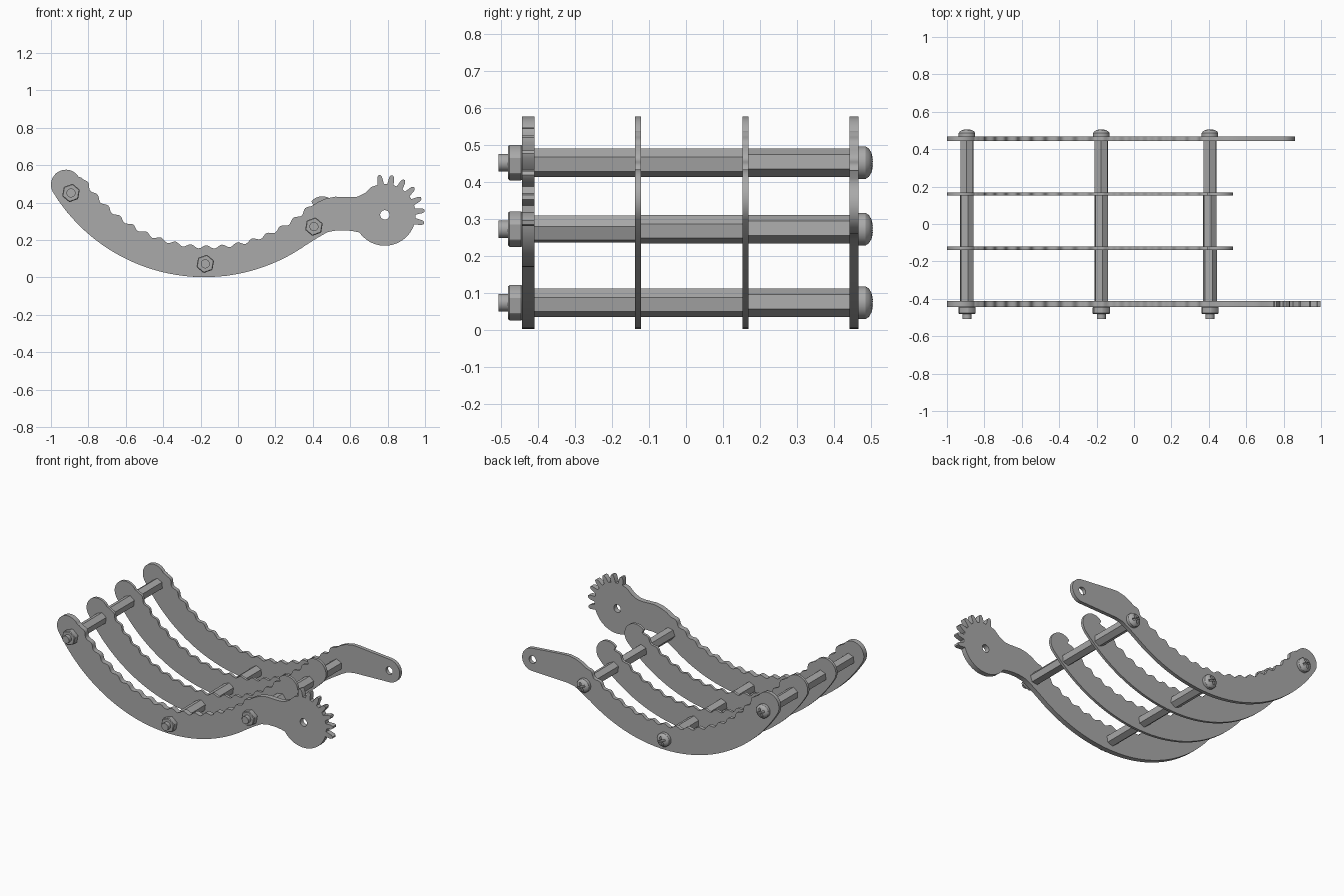
import bpy, bmesh
from math import sin, cos, pi, radians
from mathutils import Vector, Matrix

cube = bpy.data.objects.get("Cube")
if cube:
    bpy.data.objects.remove(cube, do_unlink=True)

steel = bpy.data.materials.new("grey_metal")
steel.use_nodes = True
GREY = (0.4, 0.4, 0.4, 1)
steel.diffuse_color = GREY
steel.node_tree.nodes["Principled BSDF"].inputs["Base Color"].default_value = GREY


def activate(obj):
    bpy.ops.object.select_all(action='DESELECT')
    obj.select_set(True)
    bpy.context.view_layer.objects.active = obj


def finish(obj, name, angle=30):
    obj.name = name
    obj.data.materials.clear()
    obj.data.materials.append(steel)
    activate(obj)
    bpy.ops.object.shade_smooth_by_angle(angle=radians(angle))
    return obj


def arc(cx, cz, r, start, end, steps):
    """Points on an arc, angles in degrees."""
    angles = [radians(start + (end - start) * i / steps) for i in range(steps + 1)]
    return [(cx + r * cos(a), cz + r * sin(a)) for a in angles]


def plate(name, y, thick, outline, hole=None):
    """Flat plate cut from a closed outline in the xz plane."""
    curve = bpy.data.curves.new(name, 'CURVE')
    curve.dimensions = '2D'
    curve.fill_mode = 'BOTH'
    curve.extrude = thick / 2
    for pts in [outline] + ([hole] if hole else []):
        spline = curve.splines.new('POLY')
        spline.points.add(len(pts) - 1)
        for point, (px, pz) in zip(spline.points, pts):
            point.co = (px, pz, 0, 1)
        spline.use_cyclic_u = True
    obj = bpy.data.objects.new(name, curve)
    bpy.context.collection.objects.link(obj)
    obj.location.y = y
    obj.rotation_euler.x = pi / 2
    activate(obj)
    bpy.ops.object.convert(target='MESH')
    return finish(bpy.context.object, name)


def prism(name, sides, r, x, z, y0, y1, spin=0, bevel=0):
    """Straight bar running front to back."""
    bpy.ops.mesh.primitive_cylinder_add(
        vertices=sides, radius=r, depth=y1 - y0, location=(x, (y0 + y1) / 2, z),
        rotation=(pi / 2, radians(spin), 0))
    obj = bpy.context.object
    if bevel:
        mod = obj.modifiers.new("edge", 'BEVEL')
        mod.width = bevel
        mod.segments = 1
        bpy.ops.object.modifier_apply(modifier=mod.name)
    return finish(obj, name)


# Shared outline pieces
CX, CZ = -0.18, 0.95
MID, HALF = 0.868, 0.08
LEFT, RIGHT = 211.5, 316.6
PIVOT = (0.785, 0.335)


def cap_centre(angle):
    return CX + MID * cos(radians(angle)), CZ + MID * sin(radians(angle))


def scallops(teeth=17, per_tooth=8):
    """Wavy upper edge, right to left."""
    pts = []
    n = teeth * per_tooth
    for i in range(n + 1):
        a = radians(315 + (LEFT - 315) * i / n)
        r = 0.787 + 0.009 * cos(2 * pi * i / per_tooth)
        pts.append((-0.16 + r * cos(a), CZ + r * sin(a)))
    return pts


upper = scallops() + arc(*cap_centre(LEFT), HALF, LEFT - 180, LEFT - 3, 16)


def lower(end):
    return arc(CX, CZ, MID + HALF, LEFT, end, 40)


# Middle plates with a round end
rib = lower(RIGHT) + arc(*cap_centre(RIGHT), HALF, RIGHT - 357, RIGHT - 180, 16) + upper
plate("middle_plate_front", -0.13, 0.017, rib)
plate("middle_plate_back", 0.161, 0.017, rib)

# Back plate with a straight lever arm
pivot_hole = arc(*PIVOT, 0.025, 0, 345, 23)
crest = [(0.56, 0.43), (0.52, 0.432), (0.47, 0.422), (0.43, 0.405)]
neck = [(0.43, 0.215), (0.48, 0.243), (0.53, 0.252)]
lever = lower(305) + neck + arc(*PIVOT, 0.075, -92, 82, 18) + crest + upper
plate("back_plate", 0.455, 0.024, lever, pivot_hole)

# Front plate with a partial gear
gear = arc(*PIVOT, 0.165, 215, 340, 24)
for k in range(7):
    centre = -12 + 18.3 * k
    for off, r in ((-6, 0.165), (-3.6, 0.203), (-1.5, 0.214),
                   (1.5, 0.214), (3.6, 0.203), (6, 0.165)):
        a = radians(centre + off)
        gear.append((PIVOT[0] + r * cos(a), PIVOT[1] + r * sin(a)))
shoulder = [(0.715, 0.485), (0.68, 0.452), (0.64, 0.432), (0.6, 0.429)]
front = lower(305) + neck + [(0.58, 0.252), (0.62, 0.247)] + gear + shoulder + crest + upper
plate("front_plate", -0.427, 0.033, front, pivot_hole)


# Domed screw head with a cross recess
def screw_head(name, x, z, spin):
    profile = [(0, 0.465), (0.044, 0.465), (0.044, 0.486), (0.038, 0.495),
               (0.026, 0.502), (0.013, 0.505), (0, 0.506)]
    bm = bmesh.new()
    verts = [bm.verts.new((r, y, 0)) for r, y in profile]
    edges = [bm.edges.new(pair) for pair in zip(verts, verts[1:])]
    bmesh.ops.spin(bm, geom=verts + edges, cent=(0, 0, 0), axis=(0, 1, 0),
                   angle=2 * pi, steps=32)
    bmesh.ops.remove_doubles(bm, verts=bm.verts, dist=1e-4)
    bmesh.ops.recalc_face_normals(bm, faces=bm.faces)
    mesh = bpy.data.meshes.new(name)
    bm.to_mesh(mesh)
    bm.free()
    head = bpy.data.objects.new(name, mesh)
    bpy.context.collection.objects.link(head)
    head.location = (x, 0, z)
    for turn in (0, 90):
        bpy.ops.mesh.primitive_cube_add(size=1, location=(x, 0.503, z),
                                        rotation=(0, radians(spin + turn), 0))
        cutter = bpy.context.object
        cutter.hide_render = True
        cutter.scale = (0.054, 0.03, 0.012)
        bpy.context.view_layer.update()
        activate(head)
        mod = head.modifiers.new("slot", 'BOOLEAN')
        mod.operation = 'DIFFERENCE'
        mod.solver = 'EXACT'
        mod.object = cutter
        bpy.ops.object.modifier_apply(modifier=mod.name)
        bpy.data.objects.remove(cutter, do_unlink=True)
    finish(head, name)


# Three bolts: hexagonal spacers, nut, threaded end and head
spans = [(-0.412, -0.136), (-0.124, 0.155), (0.167, 0.445)]
bolts = {"left_end": (-0.893, 0.452, (8, 8, -4)),
         "bottom": (-0.175, 0.073, (8, 8, -4)),
         "right_end": (0.406, 0.272, (20, 8, -4))}
for label, (x, z, spins) in bolts.items():
    for i, ((y0, y1), spin) in enumerate(zip(spans, spins)):
        prism(f"{label}_spacer_{i + 1}", 6, 0.039, x, z, y0, y1, spin)
    prism(f"{label}_nut", 6, 0.05, x, z, -0.481, -0.442, 10, bevel=0.004)
    prism(f"{label}_threaded_end", 24, 0.024, x, z, -0.507, -0.43)
    screw_head(f"{label}_screw_head", x, z, 25)
